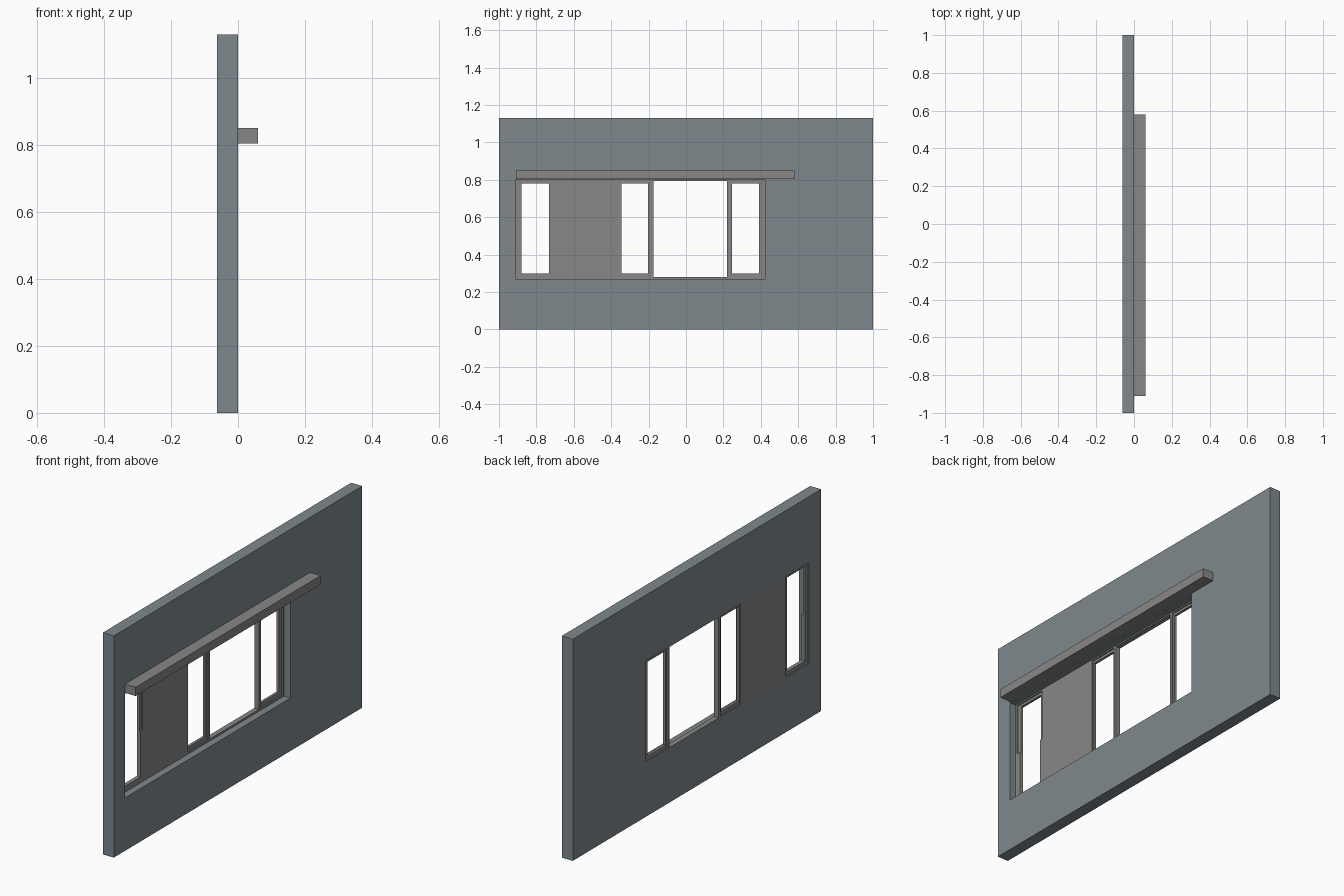
import bpy

if "Cube" in bpy.data.objects:
    bpy.data.objects.remove(bpy.data.objects["Cube"])

BACK = -0.062          # outer wall face, frames sit flush with it
Z0, Z1 = 0.27, 0.80    # window opening height
slate = bpy.data.materials.new("slate")
slate.diffuse_color = (0.21, 0.25, 0.27, 1)
slate.use_nodes = True
slate.node_tree.nodes["Principled BSDF"].inputs["Base Color"].default_value = slate.diffuse_color
grey = bpy.data.materials.new("grey")
grey.diffuse_color = (0.25, 0.245, 0.24, 1)
grey.use_nodes = True
grey.node_tree.nodes["Principled BSDF"].inputs["Base Color"].default_value = grey.diffuse_color


def box(name, x, y, z, mat=grey):
    bpy.ops.mesh.primitive_cube_add(size=1, location=[(a + b) / 2 for a, b in (x, y, z)])
    o = bpy.context.object
    o.name = name
    o.scale = [b - a for a, b in (x, y, z)]
    bpy.ops.object.transform_apply(location=False, rotation=False, scale=True)
    o.data.materials.append(mat)
    return o


def ring(name, x, outer, inner):
    """Rectangular frame between an outer and an inner (y0, y1, z0, z1)."""
    (a, b, c, d), (e, f, g, h) = outer, inner
    verts = [(xx, yy, zz) for xx in x for r in (outer, inner)
             for yy, zz in ((r[0], r[2]), (r[1], r[2]), (r[1], r[3]), (r[0], r[3]))]
    faces = []
    for i in range(4):
        j = (i + 1) % 4
        faces += [(i, 4 + i, 4 + j, j), (8 + i, 8 + j, 12 + j, 12 + i),
                  (i, j, 8 + j, 8 + i), (4 + i, 12 + i, 12 + j, 4 + j)]
    me = bpy.data.meshes.new(name)
    me.from_pydata(verts, [], faces)
    me.materials.append(mat := grey)
    o = bpy.data.objects.new(name, me)
    bpy.context.collection.objects.link(o)
    return o


# Wall with one long window opening
ring("wall", (BACK, 0), (-1, 1, 0, 1.13), (-0.912, 0.422, Z0, Z1)).data.materials[0] = slate

# Awning beam above the opening
box("lintel_beam", (0, 0.06), (-0.91, 0.58), (0.805, 0.85))

# Thin outer frame and the posts beside the large fixed opening
front = -0.036
ring("outer_frame", (BACK, front), (-0.912, 0.422, Z0, Z1), (-0.902, 0.412, 0.28, 0.793))
for i, (a, b) in enumerate(((-0.19, -0.175), (0.22, 0.235))):
    box(f"post_{i}", (BACK, front), (a, b), (0.28, 0.793))

# Solid panel between the two left windows
box("panel", (BACK, front), (-0.717, -0.352), (0.28, 0.793))

# Narrow window sashes, slightly recessed from the frame
sashes = (((-0.902, -0.717), (-0.88, -0.733)),
          ((-0.352, -0.19), (-0.346, -0.203)),
          ((0.235, 0.412), (0.245, 0.39)))
for i, (o, n) in enumerate(sashes):
    ring(f"sash_{i}", (BACK + 0.006, front - 0.007), (*o, 0.28, 0.793), (*n, 0.30, 0.78))

# Lower half of the first window stands forward
for i, (a, b) in enumerate(((-0.902, -0.88), (-0.733, -0.717))):
    box(f"lower_stile_{i}", (front - 0.007, front), (a, b), (0.28, 0.53))
box("lower_rail", (front - 0.007, front), (-0.88, -0.733), (0.28, 0.30))
